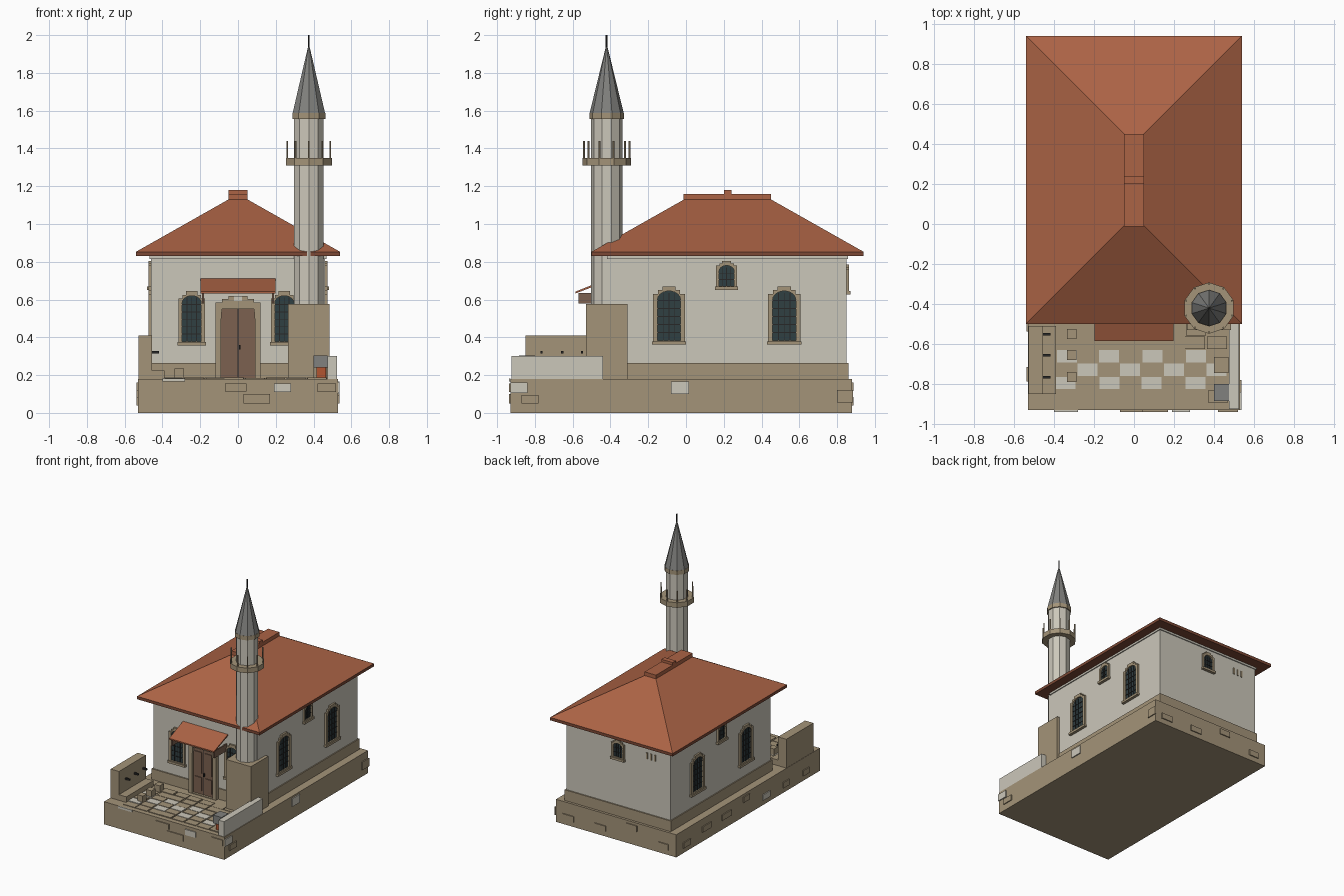
import bpy, bmesh, math, random
from mathutils import Vector

random.seed(4)
cube = bpy.data.objects.get("Cube")
if cube:
    bpy.data.objects.remove(cube, do_unlink=True)


def material(name, r, g, b):
    m = bpy.data.materials.new(name)
    m.use_nodes = True
    m.diffuse_color = (r, g, b, 1)
    m.node_tree.nodes["Principled BSDF"].inputs["Base Color"].default_value = (r, g, b, 1)
    return m


STONE = material("sandstone", .37, .295, .19)
PLASTER = material("pale plaster", .6, .57, .49)
TILE = material("roof tile", .41, .125, .06)
EAVE = material("eave wood", .2, .065, .035)
WOOD = material("door wood", .2, .12, .08)
GLASS = material("dark glass", .03, .05, .055)
LEAD = material("lead grey", .22, .22, .21)
IRON = material("black iron", .02, .02, .02)
ORANGE = material("orange paint", .45, .09, .03)


def finish(name, bm, mat, loc=(0, 0, 0), turn=0):
    bmesh.ops.recalc_face_normals(bm, faces=bm.faces)
    me = bpy.data.meshes.new(name)
    bm.to_mesh(me)
    bm.free()
    me.materials.append(mat)
    ob = bpy.data.objects.new(name, me)
    ob.location = loc
    ob.rotation_euler.z = math.radians(turn)
    bpy.context.collection.objects.link(ob)
    return ob


def add_box(bm, x, y, z):
    vs = bmesh.ops.create_cube(bm, size=1)["verts"]
    for v in vs:
        v.co = [a[0] + (c + .5) * (a[1] - a[0]) for a, c in zip((x, y, z), v.co)]


def box(name, mat, x, y, z, loc=(0, 0, 0), turn=0):
    bm = bmesh.new()
    add_box(bm, x, y, z)
    return finish(name, bm, mat, loc, turn)


def cone(name, mat, x, y, z0, z1, r0, r1, sides=10):
    bm = bmesh.new()
    bmesh.ops.create_cone(bm, cap_ends=True, segments=sides, radius1=r0, radius2=r1, depth=z1 - z0)
    return finish(name, bm, mat, (x, y, (z0 + z1) / 2))


def mirrored(half):
    return half + [(-u, z) for u, z in reversed(half)]


def arch_half(w, z0, z1, steps=5):
    """Right half of a round-headed opening, bottom to crown."""
    spring = z1 - w * .75
    arc = [math.radians(78) * i / (steps - 1) for i in range(steps)]
    return [(w, z0)] + [(w * math.cos(a), spring + w * .75 * math.sin(a)) for a in arc]


def stepped_half(w, z0, z1, s):
    return [(w, z0), (w, z1 - 2 * s), (w * .7, z1 - 2 * s), (w * .7, z1 - s),
            (w * .42, z1 - s), (w * .42, z1)]


def surround(name, outer, inner, depth, loc, turn):
    bm = bmesh.new()
    rings = [[bm.verts.new((u, -d, z)) for u, z in pts]
             for pts, d in ((outer, 0), (outer, depth), (inner, depth), (inner, 0))]
    n = len(outer)
    for a, b in zip(rings, rings[1:]):
        for i in range(n):
            bm.faces.new((a[i], a[(i + 1) % n], b[(i + 1) % n], b[i]))
    finish(name, bm, STONE, loc, turn)


def panel(name, pts, depth, mat, loc, turn):
    bm = bmesh.new()
    bm.faces.new([bm.verts.new((u, -depth, z)) for u, z in pts])
    ob = finish(name, bm, mat, loc, turn)
    # the pane must look outward from the wall
    if ob.data.polygons[0].normal.y > 0:
        ob.data.flip_normals()


def window(side, loc, turn, w, z0, z1, rows):
    s = .02 if w > .06 else .013
    g = w * .72
    inner = mirrored(arch_half(g, z0 + .018, z1 - .025))
    surround(side + "_window_frame", mirrored(stepped_half(w, z0, z1, s)), inner, .014, loc, turn)
    panel(side + "_window_glass", inner, .003, GLASS, loc, turn)
    box(side + "_window_sill", STONE, (-w - .006, w + .006), (-.022, 0), (z0 - .004, z0 + .014), loc, turn)
    bm = bmesh.new()
    for u in (-g * .5, 0, g * .5):
        add_box(bm, (u - .002, u + .002), (-.007, -.003), (z0 + .018, z1 - .035))
    for i in range(1, rows):
        z = z0 + .018 + i * (z1 - z0 - .05) / rows
        add_box(bm, (-g, g), (-.007, -.003), (z - .002, z + .002))
    finish(side + "_window_bars", bm, IRON, loc, turn)


# Terrace, plinth and walls
box("terrace", STONE, (-.53, .53), (-.93, .88), (0, .18))
box("plinth", STONE, (-.468, .468), (-.42, .86), (.18, .265))
box("walls", PLASTER, (-.46, .46), (-.41, .85), (.26, .835))
box("wall_cornice", PLASTER, (-.468, .468), (-.418, .858), (.815, .835))

# Hipped roof with ridge cap
box("eaves", EAVE, (-.54, .54), (-.5, .94), (.83, .853))
bm = bmesh.new()
base = [bm.verts.new((x, y, .853)) for x, y in ((-.54, -.5), (.54, -.5), (.54, .94), (-.54, .94))]
top = [bm.verts.new((x, y, 1.13)) for x, y in ((-.05, -.01), (.05, -.01), (.05, .45), (-.05, .45))]
bm.faces.new(base)
bm.faces.new(top)
for i in range(4):
    j = (i + 1) % 4
    bm.faces.new((base[i], base[j], top[j], top[i]))
finish("hipped_roof", bm, TILE)
box("ridge_cap", TILE, (-.05, .05), (-.012, .45), (1.13, 1.16))
box("ridge_block", TILE, (-.05, .05), (.2, .24), (1.16, 1.18))

# Windows on every wall
for u in (-.245, .245):
    window("front", (u, -.41, 0), 0, .07, .36, .645, 6)
for name, x, turn in (("left", .46, 90), ("right", -.46, -90)):
    for y in (-.09, .52):
        window(name, (x, y, 0), turn, .085, .365, .67, 6)
    window(name + "_upper", (x, .215, 0), turn, .055, .655, .805, 3)
window("back_upper", (0, .85, 0), 180, .055, .63, .785, 3)
for i in range(3):
    x = -.33 + i * .035
    box("back_vent_slot", STONE, (x, x + .012), (.85, .857), (.7, .75))

# Door with stepped surround
door_loc = (0, -.42, 0)
opening = mirrored(arch_half(.09, .185, .55))
opening = [(u, min(z, .55) if abs(u) > .089 else .55) for u, z in opening]
surround("door_surround", mirrored(stepped_half(.12, .18, .62, .018)), opening, .03, door_loc, 0)
box("door", WOOD, (-.09, .09), (-.012, 0), (.185, .55), door_loc)
box("door_keystone", PLASTER, (-.02, .02), (-.036, -.028), (.592, .618), door_loc)
box("door_gap", IRON, (-.002, .002), (-.014, -.01), (.19, .55), door_loc)
for u in (-.045, .045):
    for z0, z1 in ((.21, .32), (.35, .52)):
        box("door_panel", WOOD, (u - .028, u + .028), (-.018, -.01), (z0, z1), door_loc)
box("door_handle", IRON, (.004, .012), (-.025, -.01), (.335, .36), door_loc)

# Awning over the door
bm = bmesh.new()
rows = [[bm.verts.new((x, y, z)) for y, z in ((-.585, .632), (-.41, .7), (-.41, .712), (-.585, .642))]
        for x in (-.198, .198)]
for r in rows:
    bm.faces.new(r)
for i in range(4):
    j = (i + 1) % 4
    bm.faces.new((rows[0][i], rows[0][j], rows[1][j], rows[1][i]))
finish("awning", bm, TILE)
for x in (-.185, .185):
    box("awning_bracket", WOOD, (x - .005, x + .005), (-.57, -.41), (.58, .635))

# Minaret
mx, my = .375, -.42
box("minaret_base", STONE, (.265, .485), (-.53, -.31), (.18, .577))
cone("minaret_shaft", PLASTER, mx, my, .57, 1.56, .083, .083)
cone("balcony_floor", STONE, mx, my, 1.31, 1.35, .128, .128)
cone("minaret_collar", STONE, mx, my, 1.555, 1.588, .092, .092)
cone("minaret_spire", LEAD, mx, my, 1.588, 1.94, .09, .004)
cone("spire_finial", IRON, mx, my, 1.93, 2, .005, .005, 6)
for i in range(10):
    a = math.tau * i / 10
    cone("balcony_post", STONE, mx + .12 * math.sin(a), my + .12 * math.cos(a), 1.35, 1.44, .005, .005, 6)

# Washing fountain with taps and stools
box("fountain_wall", STONE, (-.528, -.455), (-.85, -.51), (.18, .41))
box("fountain_basin", STONE, (-.455, -.39), (-.85, -.51), (.18, .225))
for y in (-.55, -.655, -.765):
    box("tap", IRON, (-.455, -.418), (y - .006, y + .006), (.315, .328))
    box("stool", STONE, (-.335, -.287), (y - .025, y + .025), (.18, .235))

# Side parapet, bin and block
box("parapet", PLASTER, (.475, .525), (-.925, -.44), (.18, .3))
box("bin_lid", LEAD, (.4, .475), (-.885, -.8), (.24, .305))
box("bin_body", ORANGE, (.415, .465), (-.87, -.815), (.18, .24))
box("stone_block", STONE, (.4, .472), (-.745, -.665), (.18, .25))

# Paving, chequered over the middle of the yard
for row in range(6):
    y = -.895 + row * .067
    for col in range(8):
        x = -.385 + col * .108 - random.uniform(0, .01)
        pale = 1 <= row <= 3 and (row + col) % 2 == 1
        box("paver", PLASTER if pale else STONE, (x, x + .1), (y + .003, y + .064),
            (.175, .184 + random.uniform(0, .004)))

# Odd stones set into the terrace sides
front_stones = ((.03, .17, .05, .1, STONE), (-.07, .045, .113, .155, STONE),
                (.19, .28, .11, .155, PLASTER), (.42, .52, .11, .155, STONE),
                (-.4, -.28, .165, .182, PLASTER))
for u0, u1, z0, z1, mat in front_stones:
    box("front_stone", mat, (u0, u1), (-.008, 0), (z0, z1), (0, -.93, 0))
side_stones = ((-.08, .015, .1, .165, PLASTER), (-.93, -.84, .105, .16, PLASTER),
               (-.87, -.78, .05, .095, STONE), (.8, .885, .055, .12, STONE))
for u0, u1, z0, z1, mat in side_stones:
    box("side_stone", mat, (u0, u1), (-.008, 0), (z0, z1), (.53, 0, 0), 90)
for name, loc, turn, half in (("right", (-.53, 0, 0), -90, .75), ("back", (0, .88, 0), 180, .42)):
    count = round(half * 9)
    for i in range(count):
        u = -half + 2 * half * i / (count - 1)
        z = random.choice((.04, .075, .115))
        w = random.uniform(.035, .06)
        box(name + "_stone", PLASTER if i % 5 == 4 else STONE, (u - w, u + w), (-.008, 0), (z, z + .045), loc, turn)
